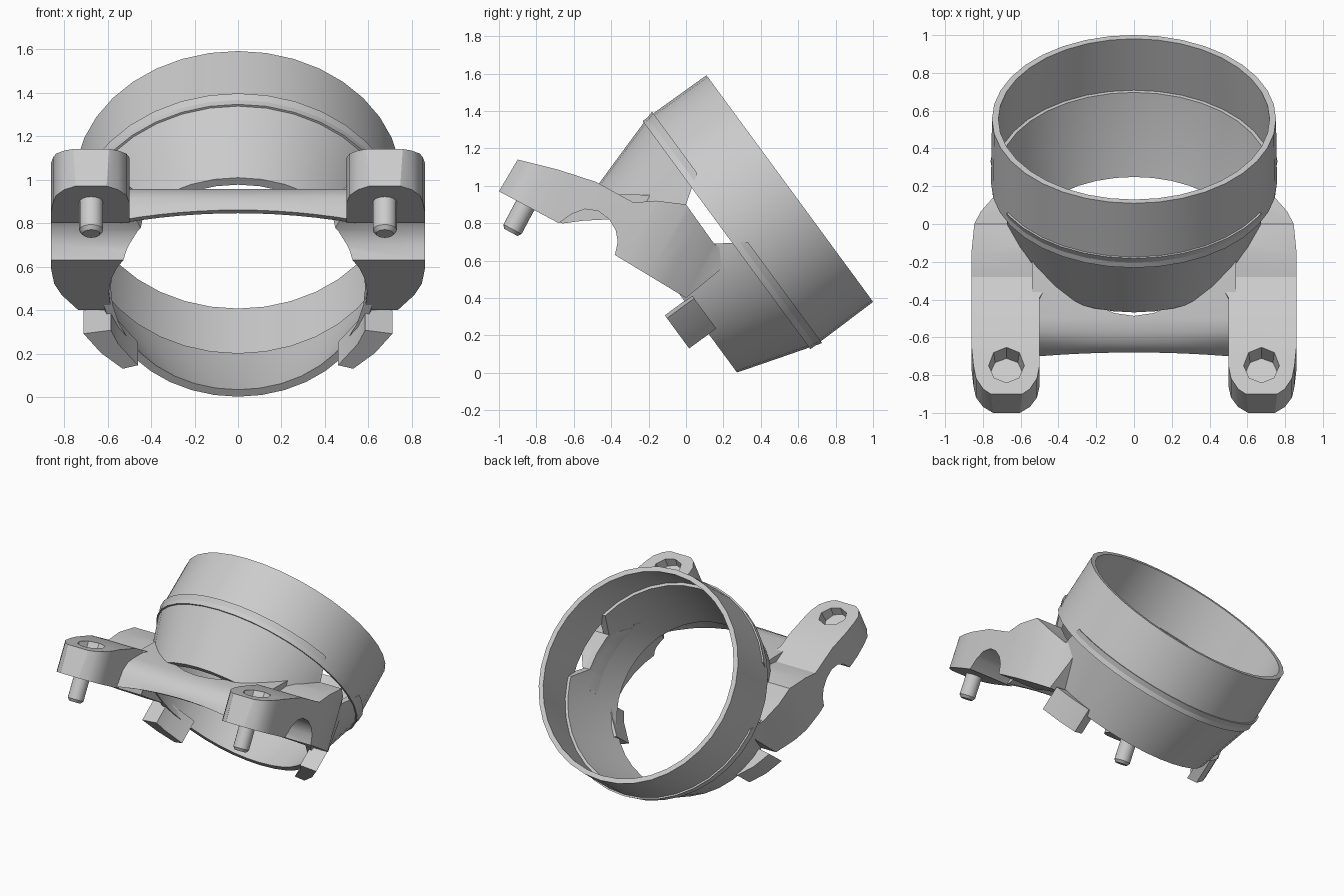
import bpy, bmesh
from math import cos, sin, pi, radians
from mathutils import Matrix, Vector

if "Cube" in bpy.data.objects:
    bpy.data.objects.remove(bpy.data.objects["Cube"])


def frame(a, b, c, o=(0, 0, 0)):
    m = Matrix((a, b, c)).transposed().to_4x4()
    m.translation = Vector(o)
    return m


# Frames: tilted ring axis, bolt axis, side profile (y, z swept along x)
RING = frame((1, 0, 0), (0, .5925, -.8056), (0, .8056, .5925), (0, .555, .985))
BOLT = frame((1, 0, 0), (0, .882, -.471), (0, .471, .882))
SIDE = frame((0, 1, 0), (0, 0, 1), (1, 0, 0))


def finish(name, bm, m):
    bmesh.ops.transform(bm, matrix=m, verts=bm.verts)
    bmesh.ops.recalc_face_normals(bm, faces=bm.faces)
    me = bpy.data.meshes.new(name)
    bm.to_mesh(me)
    bm.free()
    ob = bpy.data.objects.new(name, me)
    bpy.context.collection.objects.link(ob)
    return ob


def loft(name, sections, m, closed=False):
    bm = bmesh.new()
    rows = [[bm.verts.new(p) for p in s] for s in sections]
    n = len(rows[0])
    pairs = list(zip(rows, rows[1:])) + ([(rows[-1], rows[0])] if closed else [])
    for a, b in pairs:
        for i in range(n):
            j = (i + 1) % n
            bm.faces.new((a[i], a[j], b[j], b[i]))
    if not closed:
        bm.faces.new(rows[0])
        bm.faces.new(rows[-1])
    return finish(name, bm, m)


def prism(name, pts, d0, d1, m):
    return loft(name, [[(a, b, d) for a, b in pts] for d in (d0, d1)], m)


def ring(name, prof, n=36):
    return loft(name, [[(r * sin(2*pi*k/n), r * cos(2*pi*k/n), s) for r, s in prof]
                       for k in range(n)], RING, True)


def rod(name, stations, x, u, m, n=16):
    return loft(name, [[(x + r * cos(2*pi*k/n), u + r * sin(2*pi*k/n), d) for k in range(n)]
                       for r, d in stations], m)


def boolean(ob, cutter, op='DIFFERENCE'):
    md = ob.modifiers.new("cut", 'BOOLEAN')
    md.object, md.operation, md.solver = cutter, op, 'EXACT'


def mirror(ob):
    ob.modifiers.new("mirror", 'MIRROR').use_axis[0] = True


# Hidden cutters: inner bore, side notches, bolt socket, rounded arm plan
bore = rod("bore_cutter", [(.73, -.2), (.725, -.36), (.595, -.8), (.585, -1.5)], 0, 0, RING, 36)
notch = prism("notch_cutter", [(.06, 1.07), (0, .90), (.15, .69), (.335, .70),
                               (.50, .82), (.22, 1.19)], -1, 1, SIDE)
EX, EU = .675, -1.18
socket = rod("socket_cutter", [(.085, .54), (.11, .75)], EX, EU, BOLT, 8)
plan = [(EX + .175 * cos(a), EU + .175 * sin(a))
        for a in [pi + pi * k / 8 for k in range(9)]]
plan += [(.86, -1.08), (.86, -.56), (.845, -.42), (.81, -.32), (.73, -.18), (.68, -.05),
         (.40, -.05), (.40, -.62), (.50, -.80)]
plan_cut = prism("plan_cutter", plan, -.5, 1.6, BOLT)
cutters = [bore, notch, socket, plan_cut]

# Upper ring
upper = ring("upper_ring", [(.752, 0), (.757, -.42), (.738, -.42), (.718, 0)])

# Lower tapered collar with side notches
lower = ring("lower_collar", [(.768, -.35), (.70, -.57), (.625, -.81), (.585, -.81),
                              (.665, -.57), (.715, -.35)])
boolean(lower, notch)

# Side arms ending in bolt ears
arm = prism("side_arm", [(-1, .97), (-.9, 1.14), (-.68, 1.085), (-.48, 1.02), (-.28, .91),
                         (-.16, .92), (0, .90), (.15, .69), (.25, .62), (.17, .54), (0, .40),
                         (-.38, .63), (-.365, .70), (-.375, .76), (-.41, .82), (-.47, .865),
                         (-.54, .875), (-.61, .85), (-.68, .80)], .3, 1, SIDE)
boolean(arm, plan_cut, 'INTERSECT')
boolean(arm, bore)
boolean(arm, socket)
boolean(arm, notch)
mirror(arm)

# Front bridge with arched underside
secs = []
for k in range(-6, 7):
    x = k * .09
    d = .04 * (x / .5) ** 2
    secs.append([(x, -.15, .95), (x, -.5, .957), (x, -.57, .95), (x, -.63, .925 - d * .3),
                 (x, -.67, .885 - d * .7), (x, -.68 - d * .5, .86 - d), (x, -.66, .845 - d),
                 (x, -.55, .86 - d), (x, -.15, .88 - d)])
bridge = loft("front_bridge", secs, Matrix())
boolean(bridge, bore)

# Small lower tabs
tab = prism("lower_tab", [(.585, .15), (.71, .17), (.63, .28), (.53, .37), (.46, .35),
                          (.55, .23)], -.94, -.76, RING)
mirror(tab)

# Bolt pins with chamfered tip
pin = rod("bolt_pin", [(.04, .221), (.055, .24), (.055, .50)], EX, EU, BOLT)
mirror(pin)

# Bake modifiers, remove cutters, shade
parts = [upper, lower, arm, bridge, tab, pin]
bpy.context.view_layer.update()
for ob in parts:
    dg = bpy.context.evaluated_depsgraph_get()
    me = bpy.data.meshes.new_from_object(ob.evaluated_get(dg))
    ob.modifiers.clear()
    ob.data = me
for c in cutters:
    bpy.data.objects.remove(c)
bpy.ops.object.select_all(action='DESELECT')
for ob in parts:
    ob.select_set(True)
bpy.context.view_layer.objects.active = upper
bpy.ops.object.shade_smooth_by_angle(angle=radians(28))
